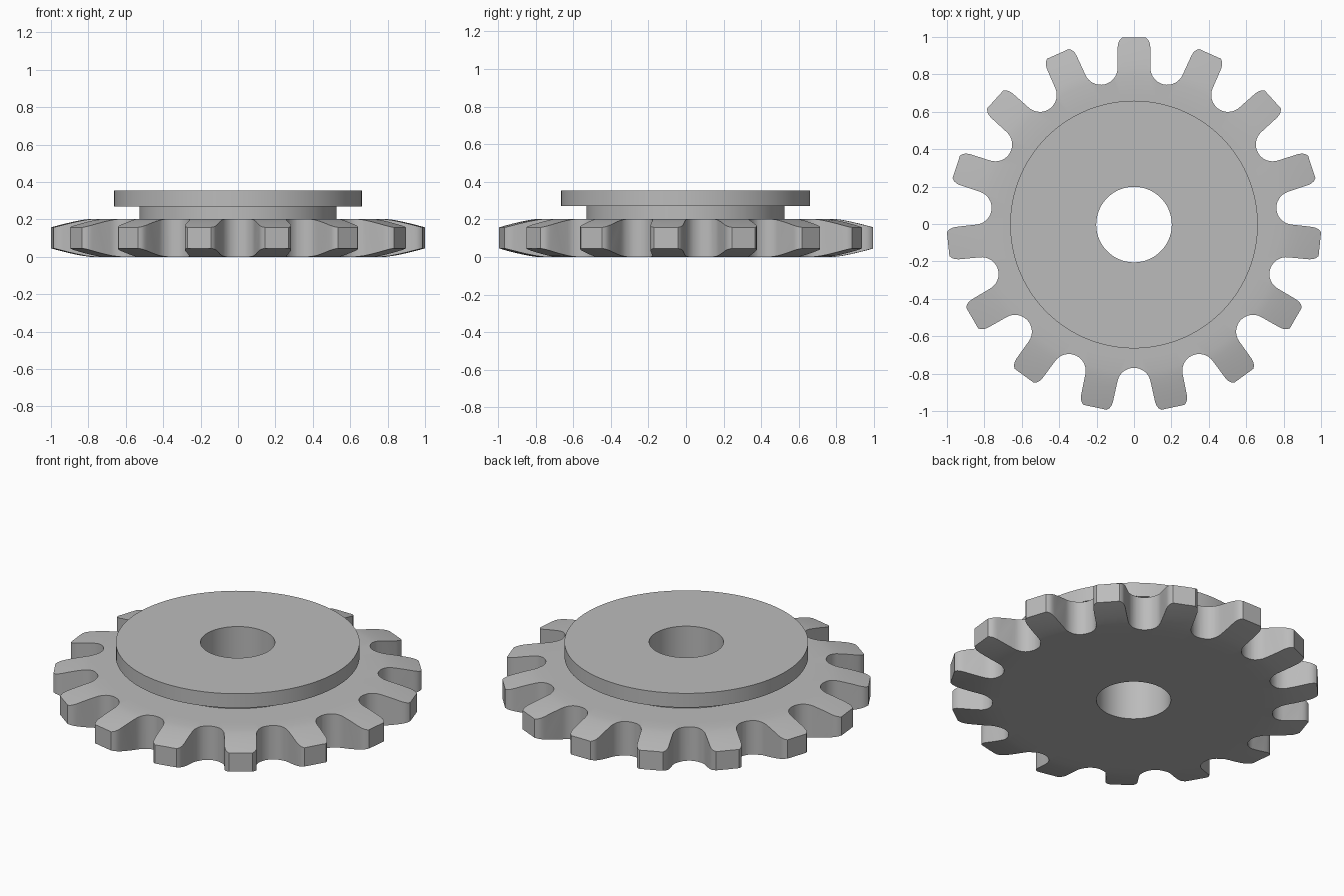
import bpy, bmesh
from math import sin, cos, pi, radians
from mathutils import Matrix, Vector

TEETH = 15
STEP = 2 * pi / TEETH
TIP_R = 0.999
BORE_R = 0.202
WHEEL_H = 0.203
Y_SHIFT = -0.003

cube = bpy.data.objects.get("Cube")
if cube:
    bpy.data.objects.remove(cube, do_unlink=True)

steel = bpy.data.materials.new("grey steel")
steel.use_nodes = True
grey = (0.5, 0.5, 0.5, 1)
steel.diffuse_color = grey
steel.node_tree.nodes["Principled BSDF"].inputs["Base Color"].default_value = grey


def make_object(name, bm):
    bmesh.ops.recalc_face_normals(bm, faces=bm.faces)
    mesh = bpy.data.meshes.new(name)
    bm.to_mesh(mesh)
    bm.free()
    mesh.materials.append(steel)
    obj = bpy.data.objects.new(name, mesh)
    bpy.context.collection.objects.link(obj)
    return obj


def lathe(name, profile, segments=120):
    """Revolve a closed (radius, height) profile around z."""
    bm = bmesh.new()
    rings = []
    for i in range(segments):
        a = 2 * pi * i / segments
        rings.append([bm.verts.new((r * cos(a), r * sin(a), z)) for r, z in profile])
    n = len(profile)
    for i in range(segments):
        a, b = rings[i], rings[(i + 1) % segments]
        for j in range(n):
            k = (j + 1) % n
            bm.faces.new((a[j], b[j], b[k], a[k]))
    return make_object(name, bm)


def tooth_outline():
    """Flat sprocket outline: a round gullet, then a tooth, repeated."""
    gullet_r, gullet_c, arc_steps = 0.09, 0.856, 16
    start, end = -STEP / 2, -pi + STEP / 2
    gullet = []
    for i in range(arc_steps + 1):
        a = start + (end - start) * i / arc_steps
        gullet.append(Vector((gullet_r * cos(a), gullet_c + gullet_r * sin(a), 0)))
    side = [(0.087, 0.95), (0.084, 0.97), (0.077, 0.986), (0.064, TIP_R)]
    tooth = [Vector((x, y, 0)) for x, y in side]
    tooth += [Vector((-x, y, 0)) for x, y in reversed(side)]
    points = []
    for i in range(TEETH):
        points += [Matrix.Rotation(STEP * (i - 0.5), 3, 'Z') @ p for p in gullet]
        points += [Matrix.Rotation(STEP * i, 3, 'Z') @ p for p in tooth]
    return points


# Wheel blank: disc with a bore and a rim that thins towards the tooth tips
top_rim = [(BORE_R, WHEEL_H), (0.70, WHEEL_H)]
for i in range(6):
    t = i / 5
    top_rim.append((0.79 + 0.22 * t, WHEEL_H - 0.048 * t ** 1.3))
bottom_rim = [(r, WHEEL_H - z) for r, z in reversed(top_rim)]
wheel = lathe("toothed_wheel", top_rim + bottom_rim)

# Tooth cutter: the outline as a tall prism, intersected with the blank
bm = bmesh.new()
base = bm.faces.new([bm.verts.new(p - Vector((0, 0, 0.2))) for p in tooth_outline()])
prism = bmesh.ops.extrude_face_region(bm, geom=[base])
bmesh.ops.translate(bm, vec=(0, 0, 0.6),
                    verts=[v for v in prism["geom"] if isinstance(v, bmesh.types.BMVert)])
cutter = make_object("tooth_cutter", bm)
cutter.hide_render = True

cut = wheel.modifiers.new("teeth", 'BOOLEAN')
cut.operation = 'INTERSECT'
cut.solver = 'EXACT'
cut.object = cutter
bpy.context.view_layer.objects.active = wheel
bpy.ops.object.modifier_apply(modifier=cut.name)
bpy.data.objects.remove(cutter, do_unlink=True)

# Hub: narrow neck under a wider flange
neck_r, flange_r, flange_z, top_z = 0.527, 0.662, 0.27, 0.355
hub = lathe("flanged_hub", [
    (BORE_R, WHEEL_H), (neck_r, WHEEL_H), (neck_r, flange_z),
    (flange_r, flange_z), (flange_r, top_z), (BORE_R, top_z)])

for obj in (wheel, hub):
    obj.location.y = Y_SHIFT
    bpy.ops.object.select_all(action='DESELECT')
    obj.select_set(True)
    bpy.context.view_layer.objects.active = obj
    bpy.ops.object.shade_smooth_by_angle(angle=radians(30))
